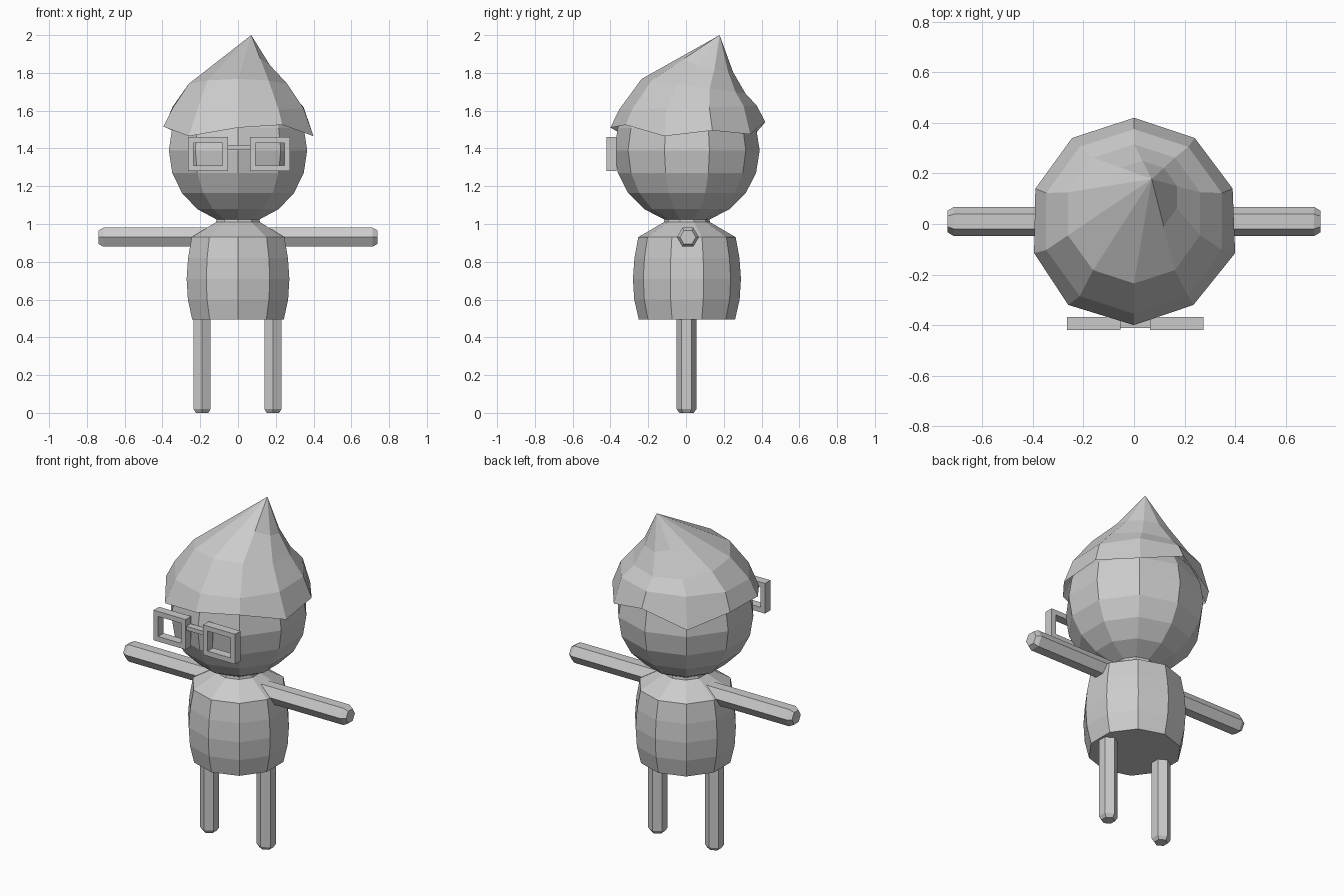
import bpy, bmesh, math
from mathutils import Vector, Matrix

if "Cube" in bpy.data.objects:
    bpy.data.objects.remove(bpy.data.objects["Cube"])

grey = bpy.data.materials.new("plain_grey")
grey.diffuse_color = (0.6, 0.6, 0.6, 1)
grey.use_nodes = True
grey.node_tree.nodes["Principled BSDF"].inputs["Base Color"].default_value = grey.diffuse_color


def finish(name, bm):
    bmesh.ops.recalc_face_normals(bm, faces=bm.faces)
    me = bpy.data.meshes.new(name)
    bm.to_mesh(me)
    bm.free()
    me.materials.append(grey)
    ob = bpy.data.objects.new(name, me)
    bpy.context.collection.objects.link(ob)
    return ob


def loft(name, rings, bottom=True, tip=None, matrix=None):
    """Skin a stack of point rings; close with a cap or a tip point."""
    bm = bmesh.new()
    vs = [[bm.verts.new(p) for p in ring] for ring in rings]
    n = len(vs[0])
    for a, b in zip(vs, vs[1:]):
        for i in range(n):
            j = (i + 1) % n
            bm.faces.new((a[i], a[j], b[j], b[i]))
    if bottom:
        bm.faces.new(vs[0][::-1])
    if tip is None:
        bm.faces.new(vs[-1])
    else:
        t = bm.verts.new(tip)
        for i in range(n):
            bm.faces.new((vs[-1][i], vs[-1][(i + 1) % n], t))
    if matrix:
        bm.transform(matrix)
    return finish(name, bm)


def circle(r, z, n=10, cy=0.005):
    # first point sits at the front (-y)
    return [Vector((r * math.sin(2 * math.pi * i / n),
                    cy - r * math.cos(2 * math.pi * i / n), z)) for i in range(n)]


# Head: ten-sided ball
R, cz = 0.385, 1.39
loft("head", [circle(R * math.cos(math.radians(a)), cz + R * math.sin(math.radians(a)))
              for a in range(-72, 73, 18)], tip=(0, 0.005, cz + R))

# Barrel body with sloped shoulders and a short neck
loft("body", [circle(r, z) for z, r in
              ((0.495, 0.255), (0.6, 0.279), (0.71, 0.286), (0.82, 0.278),
               (0.93, 0.258), (1.01, 0.122), (1.035, 0.117))])

# Legs and arms: hexagonal rods with chamfered ends
for side, x in (("left", -0.19), ("right", 0.185)):
    loft(side + "_leg", [circle(r, z, 6, 0) for r, z in
                         ((0.038, 0), (0.052, 0.02), (0.052, 0.55))],
         matrix=Matrix.Translation((x, 0.003, 0)))
for side, s in (("left", -1), ("right", 1)):
    loft(side + "_arm", [circle(r, z, 6, 0) for r, z in
                         ((0.058, 0.1), (0.058, 0.712), (0.042, 0.738))],
         matrix=Matrix.Translation((0, 0.01, 0.93)) @ Matrix.Rotation(s * math.pi / 2, 4, 'Y'))

# Pointed hat: uneven brim, two rounded rows, pinched row and leaning tip
brim = [Vector(p) for p in (
    (0, -0.40, 1.51), (0.235, -0.32, 1.525), (0.40, -0.115, 1.465), (0.39, 0.14, 1.495),
    (0.24, 0.34, 1.475), (0, 0.42, 1.54), (-0.245, 0.34, 1.445), (-0.39, 0.14, 1.515),
    (-0.395, -0.115, 1.515), (-0.26, -0.32, 1.465))]
tip = Vector((0.07, 0.178, 2.0))
low = [Vector((p.x, p.y, 1.615 + 0.03 * p.y)) for p in circle(0.365, 0, cy=0.01)]
high = [Vector((p.x, p.y, 1.735 - 0.14 * p.y)) for p in circle(0.275, 0, cy=0.04)]
pinch = []
for p in high:
    q = p.lerp(tip, 0.48)
    w = max(0, min(1, (p.x + p.y) / 0.3))    # only the back right side is pinched
    q.z -= 0.035 * w
    pinch.append(q)
loft("hat", [brim, low, high, pinch], bottom=False, tip=tip)


# Glasses: two square rims and a bridge
def add_box(bm, x0, x1, y0, y1, z0, z1):
    m = Matrix.Translation(((x0 + x1) / 2, (y0 + y1) / 2, (z0 + z1) / 2)) @ \
        Matrix.Diagonal((x1 - x0, y1 - y0, z1 - z0, 1))
    bmesh.ops.create_cube(bm, size=1, matrix=m)


def rim(name, x0, x1, z0=1.28, z1=1.46, t=0.03):
    bm = bmesh.new()
    loops = []
    for y in (-0.42, -0.368):
        for d in (0, t):
            loops.append([bm.verts.new(p) for p in (
                (x0 + d, y, z0 + d), (x1 - d, y, z0 + d),
                (x1 - d, y, z1 - d), (x0 + d, y, z1 - d))])
    fo, fi, bo, bi = loops
    for a, b in ((fo, fi), (fi, bi), (bi, bo), (bo, fo)):
        for i in range(4):
            j = (i + 1) % 4
            bm.faces.new((a[i], a[j], b[j], b[i]))
    finish(name, bm)


rim("left_glasses_rim", -0.265, -0.053)
rim("right_glasses_rim", 0.063, 0.275)
bm = bmesh.new()
add_box(bm, -0.06, 0.07, -0.412, -0.372, 1.393, 1.417)
finish("glasses_bridge", bm)
